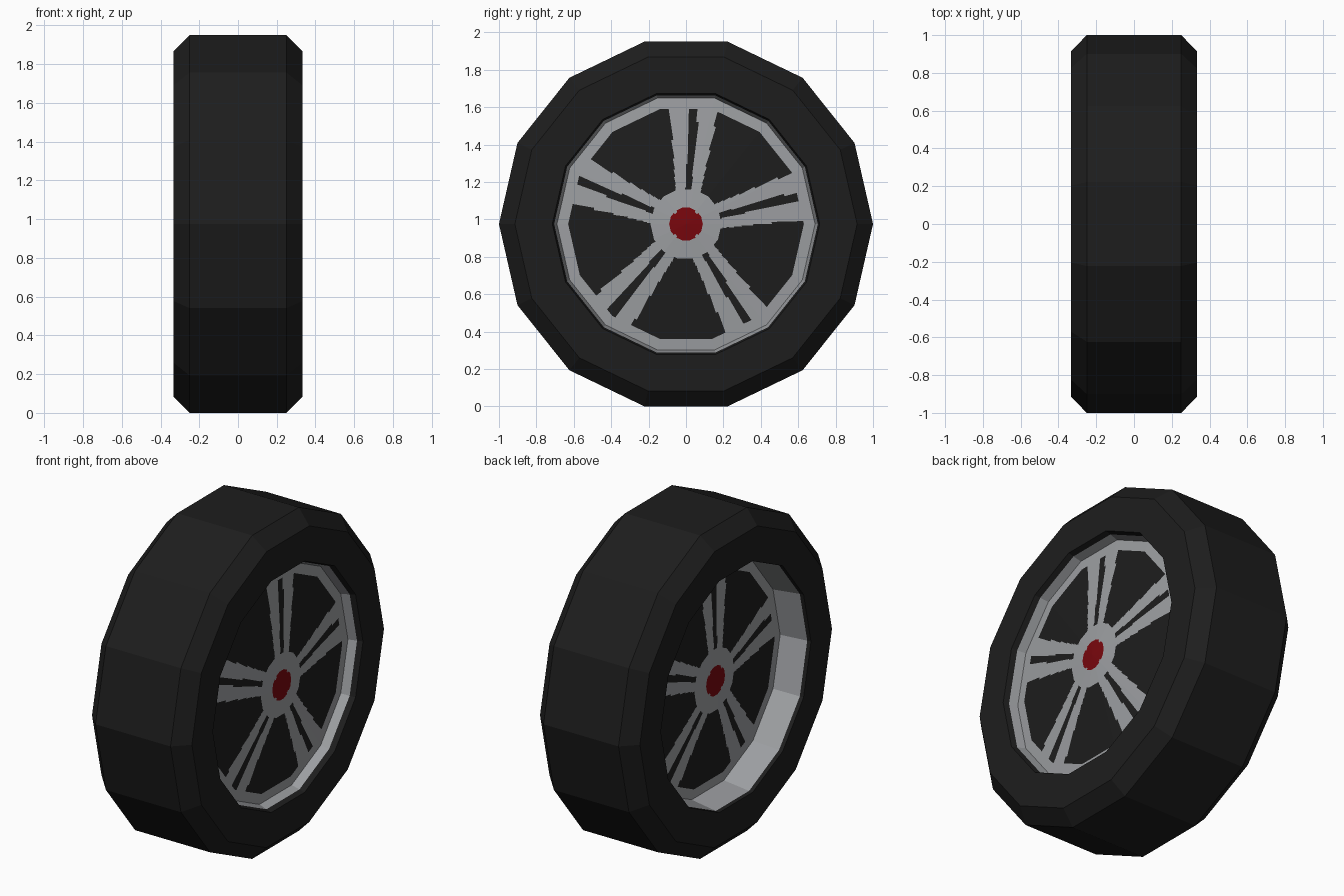
import bpy, bmesh, math

if "Cube" in bpy.data.objects:
    bpy.data.objects.remove(bpy.data.objects["Cube"])

SIDES = 14
CZ = math.cos(math.pi / SIDES)  # axle height: distance to the flat bottom side


def material(name, rgb):
    m = bpy.data.materials.new(name)
    m.diffuse_color = (*rgb, 1)
    m.use_nodes = True
    m.node_tree.nodes["Principled BSDF"].inputs["Base Color"].default_value = m.diffuse_color
    return m


BLACK = material("rubber_black", (0.0125, 0.0125, 0.0125))
SILVER = material("rim_silver", (0.335, 0.345, 0.36))
RED = material("hub_red", (0.19, 0.002, 0.004))


def ring_point(x, r, a):
    """Point on a 14-sided ring; angles between corners lie on the straight side."""
    step = 2 * math.pi / SIDES
    off = (a % step) - step / 2
    k = r * math.cos(step / 2) / math.cos(off)
    return (x, k * math.cos(a), CZ + k * math.sin(a))


def lathe(name, profile, mats, segs=SIDES, rule=None):
    """Spin an (x, radius) profile around the axle."""
    bm = bmesh.new()
    rings = []
    for x, r in profile:
        if r == 0:
            rings.append([bm.verts.new((x, 0, CZ))] * segs)
        else:
            rings.append([bm.verts.new(ring_point(x, r, 2 * math.pi * i / segs))
                          for i in range(segs)])
    for j, (p, q) in enumerate(zip(rings, rings[1:])):
        for i in range(segs):
            n = (i + 1) % segs
            loop = list(dict.fromkeys((p[i], q[i], q[n], p[n])))
            f = bm.faces.new(loop)
            if rule:
                c = f.calc_center_median()
                f.material_index = rule(c, (profile[j][1] + profile[j + 1][1]) / 2)
    bm.normal_update()
    me = bpy.data.meshes.new(name)
    bm.to_mesh(me)
    bm.free()
    for m in mats:
        me.materials.append(m)
    ob = bpy.data.objects.new(name, me)
    bpy.context.collection.objects.link(ob)
    return ob


# Tyre: tread, bevelled shoulders and flat sidewalls
LIP_X, HOLE = 0.333, 0.715
lathe("tyre", [(-LIP_X, HOLE), (-LIP_X, 0.915), (-0.25, 1), (0.25, 1),
               (LIP_X, 0.915), (LIP_X, HOLE)], [BLACK])


def spoke_rule(side):
    """Five split spokes, outer ring, hub and red centre cap."""
    def rule(c, r):
        u, v = c.y * side, c.z - CZ
        if max(abs(u), abs(v)) < 0.088 and abs(u) + abs(v) < 0.117:
            return 2
        if r < 0.19 or r > 0.63:
            return 1
        step = math.radians(72)
        a = (math.atan2(v, u) - math.radians(14) + step / 2) % step - step / 2
        along, across = r * math.cos(a), abs(r * math.sin(a))
        if across < 0.012 + 0.021 * along:
            return 0
        return 1 if across < 0.043 + 0.14 * along else 0
    return rule


def dish(r, x_edge, x_hub):
    """Shallow dome height of the rim face at a given radius."""
    return x_hub + (x_edge - x_hub) * (r / 0.69)


# Rim: wall (black lip, silver inside) and painted face; the left one is deeper
for side, label, x_paint, x_edge, x_hub in ((1, "right", 0.3, 0.25, 0.298),
                                            (-1, "left", 0.31, 0.145, 0.205)):
    t = (LIP_X - x_paint) / (LIP_X - x_edge)
    r_paint = HOLE + (0.69 - HOLE) * t
    lathe("rim_wall_lip_" + label,
          [(side * LIP_X, HOLE), (side * x_paint, r_paint)], [BLACK])
    lathe("rim_wall_" + label,
          [(side * x_paint, r_paint), (side * x_edge, 0.69)], [SILVER])
    face = [(side * dish(r, x_edge, x_hub), r)
            for r in (0.69 * i / 69 for i in range(70))]
    lathe("rim_face_" + label, face, [BLACK, SILVER, RED], SIDES * 18, spoke_rule(side))

# Make every face point outward from its part's visible side
for ob in bpy.context.collection.objects:
    bm = bmesh.new()
    bm.from_mesh(ob.data)
    bm.normal_update()
    for f in bm.faces:
        c = f.calc_center_median()
        if ob.name == "tyre":
            d = f.normal.y * c.y + f.normal.z * (c.z - CZ) + f.normal.x * c.x * 4
        elif "wall" in ob.name:
            d = -(f.normal.y * c.y + f.normal.z * (c.z - CZ))
        else:
            d = f.normal.x * c.x
        if d < 0:
            f.normal_flip()
    bm.to_mesh(ob.data)
    bm.free()
